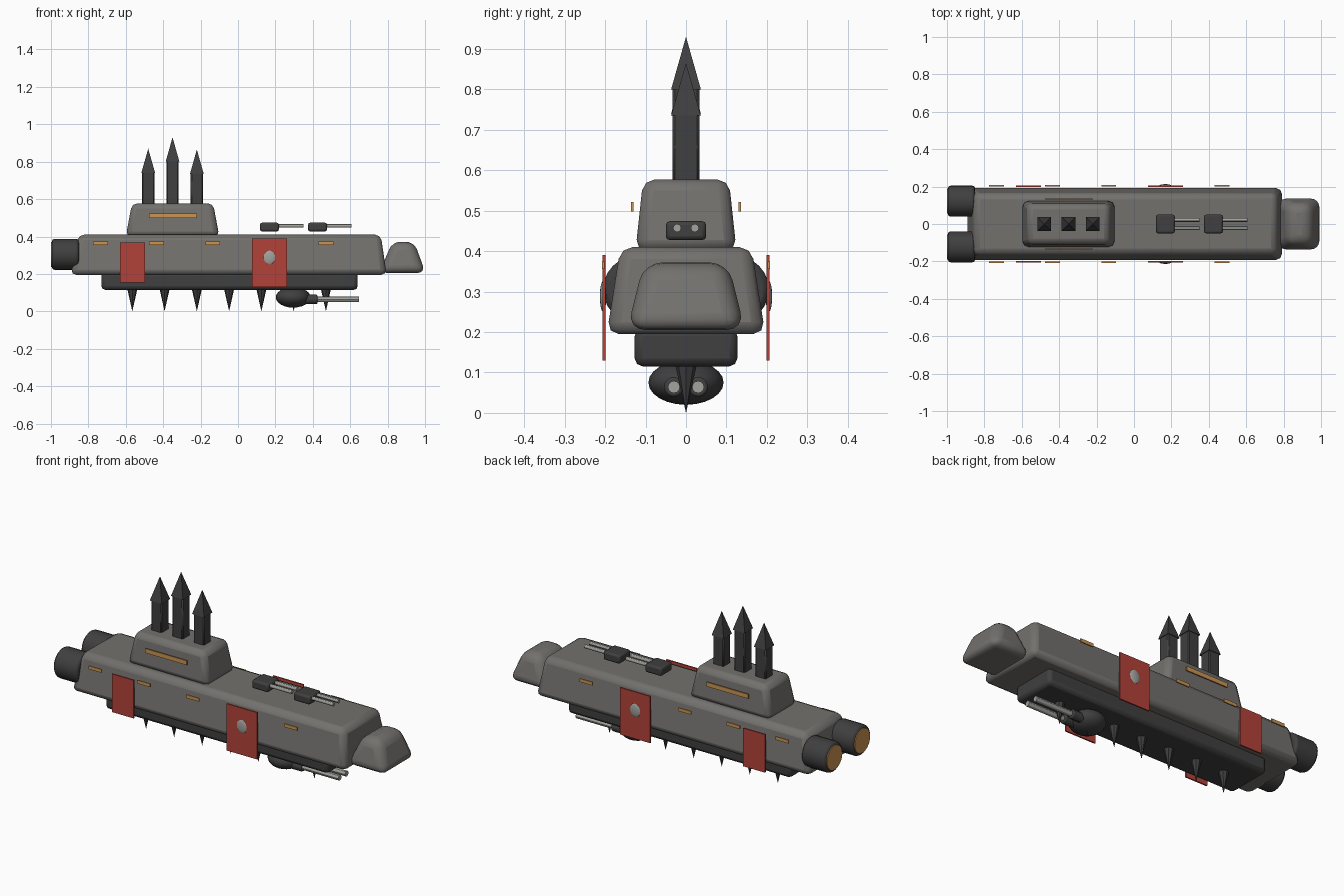
import bpy, bmesh, math
from mathutils import Matrix

if "Cube" in bpy.data.objects:
    bpy.data.objects.remove(bpy.data.objects["Cube"])


def make_material(name, colour):
    m = bpy.data.materials.new(name)
    m.diffuse_color = (*colour, 1)
    m.use_nodes = True
    m.node_tree.nodes["Principled BSDF"].inputs["Base Color"].default_value = m.diffuse_color
    return m


HULL = make_material("hull grey", (0.17, 0.165, 0.155))
DARK = make_material("dark iron", (0.052, 0.050, 0.050))
STEEL = make_material("pale steel", (0.36, 0.36, 0.34))
RED = make_material("banner red", (0.45, 0.055, 0.04))
GOLD = make_material("amber gold", (0.60, 0.30, 0.085))


def finish(bm, name, mat, bevel=0, segments=2, smooth=True):
    bmesh.ops.recalc_face_normals(bm, faces=bm.faces)
    mesh = bpy.data.meshes.new(name)
    bm.to_mesh(mesh)
    bm.free()
    mesh.materials.append(mat)
    ob = bpy.data.objects.new(name, mesh)
    bpy.context.collection.objects.link(ob)
    if bevel:
        mod = ob.modifiers.new("bevel", 'BEVEL')
        mod.width, mod.segments = bevel, segments
        mod.limit_method, mod.angle_limit = 'ANGLE', math.radians(40)
    if smooth:
        bpy.ops.object.select_all(action='DESELECT')
        ob.select_set(True)
        bpy.context.view_layer.objects.active = ob
        bpy.ops.object.shade_smooth_by_angle(angle=math.radians(30))
    return ob


def box(name, mat, x, y, z, bevel=0, segments=2, top=None):
    """Box from (min, max) ranges; top = (x range, y range) of a narrower top."""
    bm = bmesh.new()
    tx, ty = top or (x, y)
    rings = []
    for (xr, yr, h) in ((x, y, z[0]), (tx, ty, z[1])):
        rings.append([bm.verts.new((xr[i], yr[j], h))
                      for i, j in ((0, 0), (1, 0), (1, 1), (0, 1))])
    bm.faces.new(rings[0])
    bm.faces.new(rings[1])
    for i in range(4):
        k = (i + 1) % 4
        bm.faces.new((rings[0][i], rings[0][k], rings[1][k], rings[1][i]))
    return finish(bm, name, mat, bevel, segments, bevel > 0)


def rod(name, mat, x0, x1, y, z, r, sides=12, bevel=0):
    """Cylinder lying along x."""
    bm = bmesh.new()
    m = Matrix.Translation(((x0 + x1) / 2, y, z)) @ Matrix.Rotation(math.pi / 2, 4, 'Y')
    bmesh.ops.create_cone(bm, cap_ends=True, segments=sides, radius1=r, radius2=r,
                          depth=x1 - x0, matrix=m)
    return finish(bm, name, mat, bevel)


def spike(name, mat, x, z_base, z_tip, r, sides, turn=0):
    """Upright or hanging cone."""
    bm = bmesh.new()
    m = Matrix.Translation((x, 0, (z_base + z_tip) / 2)) @ Matrix.Rotation(turn, 4, 'Z')
    up = z_tip > z_base
    bmesh.ops.create_cone(bm, cap_ends=True, segments=sides, radius1=r if up else 0,
                          radius2=0 if up else r, depth=abs(z_tip - z_base), matrix=m)
    return finish(bm, name, mat, smooth=sides > 4)


def ellipsoid(name, mat, centre, radii):
    bm = bmesh.new()
    m = Matrix.Translation(centre) @ Matrix.Diagonal((*radii, 1))
    bmesh.ops.create_uvsphere(bm, u_segments=20, v_segments=12, radius=1, matrix=m)
    return finish(bm, name, mat)


# Main body
box("hull", HULL, (-0.895, 0.795), (-0.196, 0.196), (0.195, 0.41), 0.03, 2,
    ((-0.853, 0.763), (-0.162, 0.162)))
box("prow", HULL, (0.755, 1.003), (-0.146, 0.146), (0.205, 0.372), 0.045, 4,
    ((0.825, 0.942), (-0.104, 0.104)))
box("keel", DARK, (-0.73, 0.64), (-0.127, 0.127), (0.115, 0.21), 0.02)
box("tower", HULL, (-0.60, -0.10), (-0.125, 0.125), (0.40, 0.577), 0.028, 2,
    ((-0.567, -0.133), (-0.106, 0.106)))

# Spires on the tower
for x, shoulder, tip in ((-0.48, 0.745, 0.87), (-0.35, 0.805, 0.93), (-0.22, 0.74, 0.865)):
    box("spire_shaft", DARK, (x - 0.033, x + 0.033), (-0.033, 0.033),
        (0.57, shoulder + 0.005), 0.006, 1)
    spike("spire_tip", DARK, x, shoulder - 0.005, tip, 0.052, 4, math.pi / 4)

# Spikes under the keel
for i in range(7):
    spike("keel_spike", DARK, -0.565 + 0.1725 * i, 0.125, 0.0, 0.028, 8)

# Deck gun turrets
for x in (0.168, 0.425):
    box("deck_turret", DARK, (x - 0.05, x + 0.05), (-0.05, 0.05), (0.427, 0.474), 0.01)
    for y in (-0.022, 0.022):
        rod("deck_barrel", STEEL, x + 0.03, x + 0.181, y, 0.457, 0.010)

# Belly gun turret
ellipsoid("belly_turret", DARK, (0.295, 0, 0.075), (0.093, 0.093, 0.055))
for y in (-0.03, 0.03):
    rod("belly_collar", DARK, 0.33, 0.425, y, 0.064, 0.025, 12, 0.006)
    rod("belly_barrel", STEEL, 0.36, 0.648, y, 0.064, 0.015)

for s in (-1, 1):
    # Engines with glowing ends
    rod("engine", DARK, -0.995, -0.85, s * 0.122, 0.305, 0.083, 24, 0.014)
    rod("engine_glow", GOLD, -1.0, -0.99, s * 0.122, 0.305, 0.067, 24)

    # Side banners and emblem
    yb = sorted((s * 0.199, s * 0.207))
    box("large_banner", RED, (0.075, 0.262), yb, (0.13, 0.39))
    box("small_banner", RED, (-0.63, -0.497), yb, (0.155, 0.367))
    ellipsoid("emblem", STEEL, (0.168, s * 0.205, 0.288), (0.032, 0.008, 0.038))

    # Window strips
    ys = sorted((s * 0.201, s * 0.208))
    for x in (-0.735, -0.435, -0.135, 0.47):
        box("hull_window", GOLD, (x - 0.04, x + 0.04), ys, (0.356, 0.374))
    box("tower_window", GOLD, (-0.477, -0.22), sorted((s * 0.13, s * 0.136)), (0.498, 0.522))
